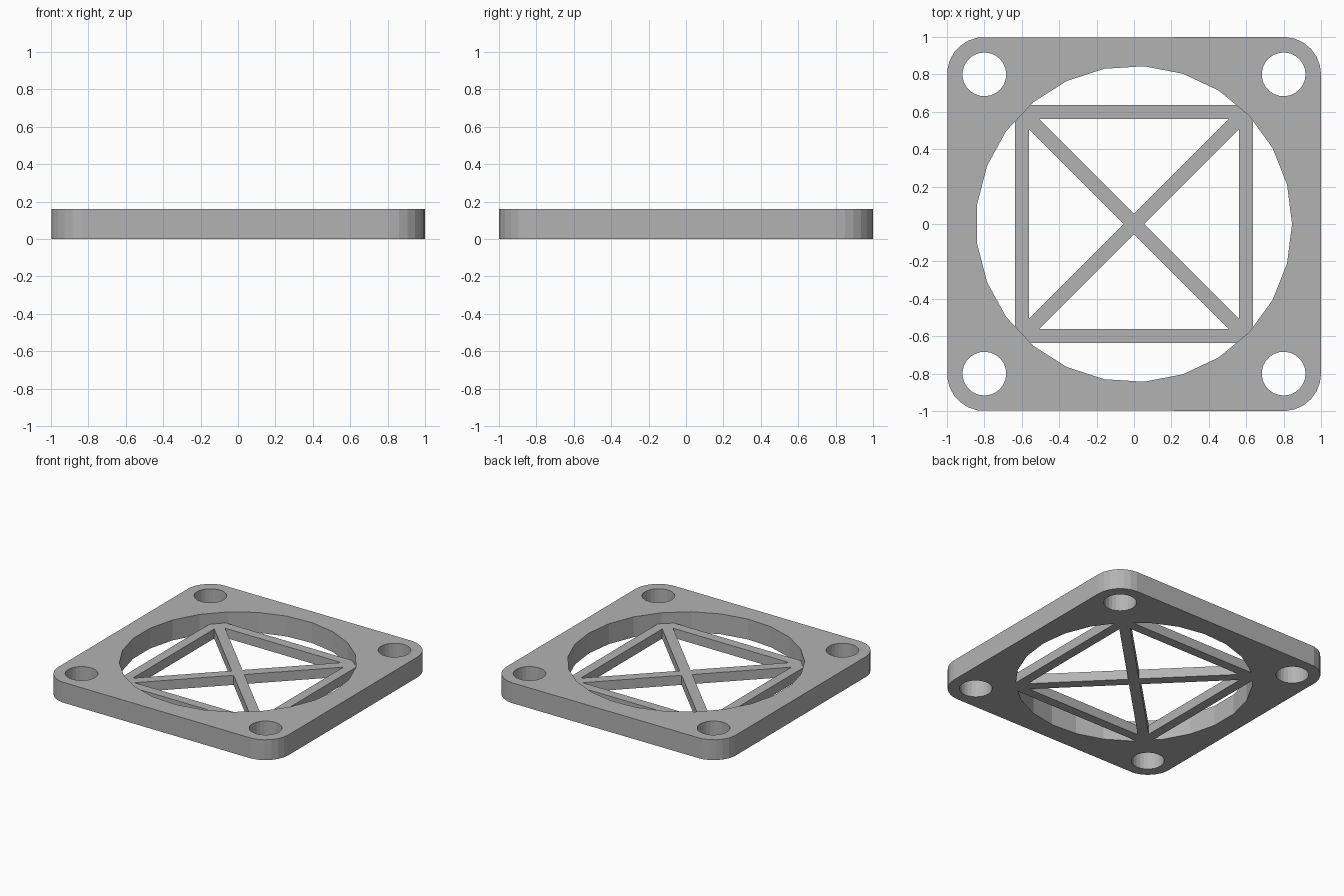
import bpy, bmesh
from math import cos, sin, tau, sqrt

cube = bpy.data.objects.get("Cube")
if cube:
    bpy.data.objects.remove(cube, do_unlink=True)

SIDES = 25          # facets on every round outline
THICK = 0.16        # frame thickness
GRILLE_H = 0.075    # grille bar height

grey = bpy.data.materials.new("plain grey")
grey.use_nodes = True
colour = (0.45, 0.45, 0.45, 1)
grey.diffuse_color = colour
grey.node_tree.nodes["Principled BSDF"].inputs["Base Color"].default_value = colour


def circle(x, y, r):
    return [(x + r * cos(tau * i / SIDES), y + r * sin(tau * i / SIDES))
            for i in range(SIDES)]


def plate(name, outlines, height):
    """Extrude a flat outline with holes up from the ground."""
    curve = bpy.data.curves.new(name, 'CURVE')
    curve.dimensions = '2D'
    curve.fill_mode = 'BOTH'
    curve.extrude = height / 2
    for points in outlines:
        spline = curve.splines.new('POLY')
        spline.points.add(len(points) - 1)
        for p, (x, y) in zip(spline.points, points):
            p.co = (x, y, 0, 1)
        spline.use_cyclic_u = True
    source = bpy.data.objects.new(name + " outline", curve)
    bpy.context.collection.objects.link(source)
    bpy.context.view_layer.update()
    graph = bpy.context.evaluated_depsgraph_get()
    mesh = bpy.data.meshes.new_from_object(source.evaluated_get(graph))
    bpy.data.objects.remove(source, do_unlink=True)
    bpy.data.curves.remove(curve)

    # weld caps to walls, sit on the ground, keep facets flat
    bm = bmesh.new()
    bm.from_mesh(mesh)
    bmesh.ops.remove_doubles(bm, verts=bm.verts, dist=0.0001)
    bmesh.ops.translate(bm, verts=bm.verts, vec=(0, 0, height / 2))
    bmesh.ops.recalc_face_normals(bm, faces=bm.faces)
    for f in bm.faces:
        f.smooth = False
        f.material_index = 0
    bm.to_mesh(mesh)
    bm.free()
    mesh.name = name
    mesh.materials.clear()
    mesh.materials.append(grey)
    obj = bpy.data.objects.new(name, mesh)
    bpy.context.collection.objects.link(obj)
    return obj


# Square frame: rounded corners, large round opening, four screw holes
corners = [(1, 1), (-1, 1), (-1, -1), (1, -1)]
centre, corner_r = 0.8, 0.2
border = []
for sx, sy in corners:
    ring = circle(0, 0, corner_r)
    arc = [p for p in ring if p[0] * sx >= -0.001 and p[1] * sy >= -0.001]
    arc = sorted(arc, key=lambda p: p[1] * sx - p[0] * sy)
    border += [(sx * centre + x, sy * centre + y) for x, y in arc]
holes = [circle(sx * centre, sy * centre, 0.117) for sx, sy in corners]
plate("frame", [border, circle(0, 0, 0.845)] + holes, THICK)

# Grille: square of bars with a diagonal cross, its corners tucked into the frame
outer, inner, cross = 0.636, 0.561, 0.078 / sqrt(2)
cut = 0.58
rim, windows = [], []
c, s = 1, 0
for _ in range(4):
    def turn(x, y):
        return (x * c - y * s, x * s + y * c)
    rim += [turn(outer, -cut), turn(outer, cut)]
    windows.append([turn(cross, 0), turn(inner, cross - inner),
                    turn(inner, inner - cross)])
    c, s = -s, c
plate("grille", [rim] + windows, GRILLE_H)
